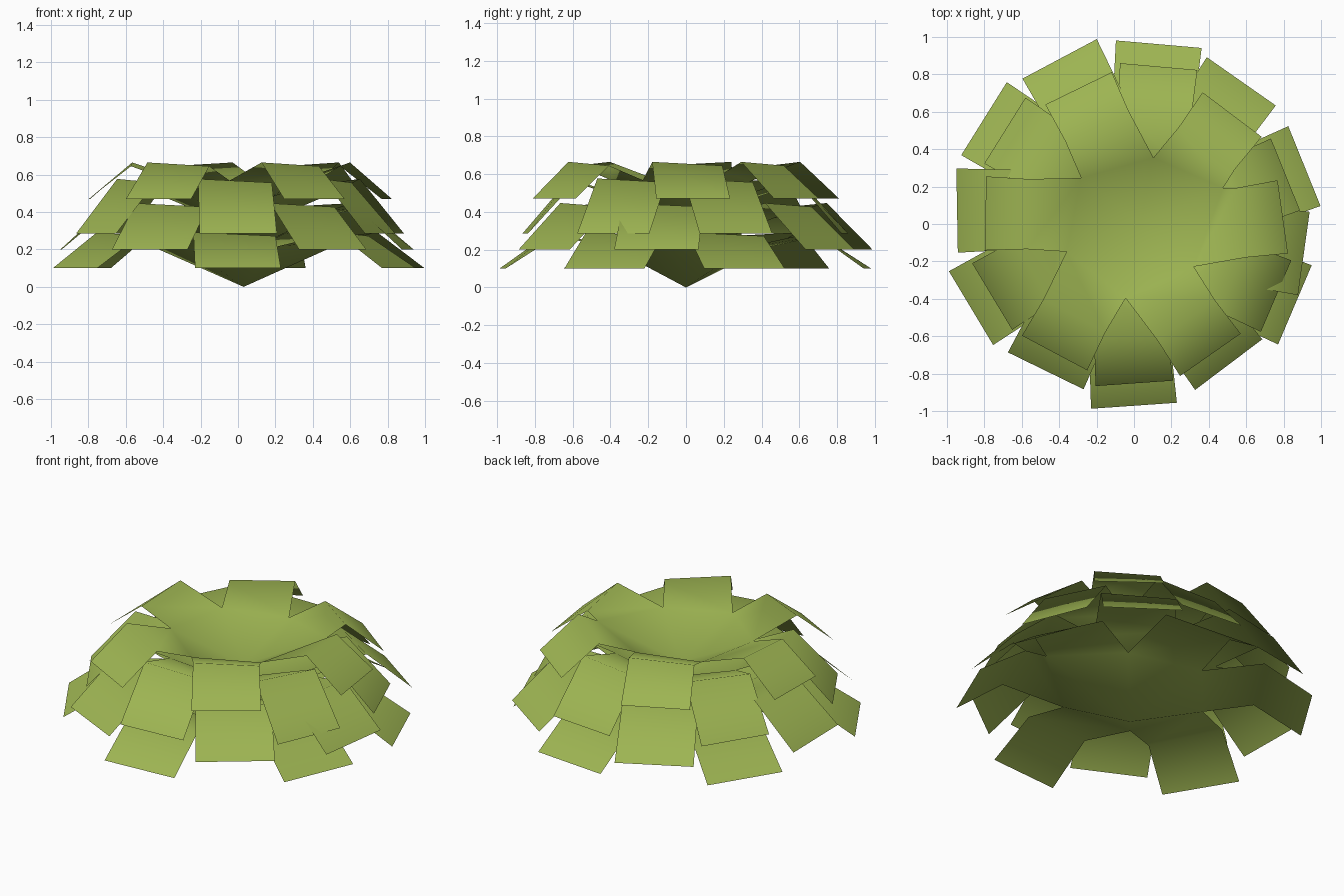
import bpy, bmesh, math
from mathutils import Vector

if "Cube" in bpy.data.objects:
    bpy.data.objects.remove(bpy.data.objects["Cube"])

green = bpy.data.materials.new("leaf green")
green.diffuse_color = (0.34, 0.46, 0.085, 1)
green.use_nodes = True
green.node_tree.nodes["Principled BSDF"].inputs["Base Color"].default_value = green.diffuse_color

STEP = math.radians(63)   # turn between neighbouring leaves, leaves one tighter gap
SHIFT = -0.058            # leaves sit slightly off their own axis


def leaf_layer(name, start, centre, width, tip_z, notch_z, ridge, rim):
    """One tier: a sunken cup whose rim folds over into six square leaves."""
    bm = bmesh.new()
    cx, cy = centre
    axes = []
    for k in range(6):
        a = math.radians(start) + k * STEP
        axes.append((Vector((math.cos(a), math.sin(a))),
                     Vector((-math.sin(a), math.cos(a)))))
    lo, hi = SHIFT - width / 2, SHIFT + width / 2

    def vert(p, z):
        return bm.verts.new((p.x + cx, p.y + cy, z))

    # notches: where the sides of neighbouring leaves cross
    notches = []
    for k in range(6):
        (u1, t1), (u2, t2) = axes[k], axes[(k + 1) % 6]
        det = t1.x * t2.y - t1.y * t2.x
        p = Vector(((hi * t2.y - lo * t1.y) / det, (lo * t1.x - hi * t2.x) / det))
        notches.append(vert(p, notch_z + 0.25 * (p.length - 0.40)))

    # low centre of the cup, pulled toward the tighter gap
    gap = math.radians(start) - math.radians(22.5)
    tip = vert(Vector((math.cos(gap), math.sin(gap))) * 0.04, tip_z)

    for k, (u, t) in enumerate(axes):
        n0, n1 = notches[k - 1], notches[k]
        r0 = vert(u * ridge[0] + t * (lo + 0.01), ridge[1] + 0.01)
        r1 = vert(u * ridge[0] + t * (hi - 0.01), ridge[1] - 0.01)
        o0 = vert(u * rim[0] + t * lo, rim[1])
        o1 = vert(u * rim[0] + t * hi, rim[1])
        bm.faces.new((tip, n0, n1))
        bm.faces.new((n0, r0, r1, n1))
        bm.faces.new((r0, o0, o1, r1))
    for f in bm.faces:
        f.smooth = True
    mesh = bpy.data.meshes.new(name)
    bm.to_mesh(mesh)
    bm.free()
    mesh.materials.append(green)
    bpy.context.collection.objects.link(bpy.data.objects.new(name, mesh))


# tiers from the ground up: ridge and rim are (distance, height)
leaf_layer("bottom_leaves", 22, (-0.01, 0.0), 0.46, 0.0, 0.20, (0.70, 0.282), (0.97, 0.10))
leaf_layer("lower_leaves", -8, (-0.01, 0.03), 0.45, 0.17, 0.355, (0.665, 0.437), (0.935, 0.20))
leaf_layer("upper_leaves", 22, (0.0, 0.0), 0.415, 0.30, 0.48, (0.60, 0.567), (0.85, 0.285))
leaf_layer("top_leaves", 53, (0.0, -0.015), 0.395, 0.39, 0.572, (0.57, 0.655), (0.795, 0.47))
